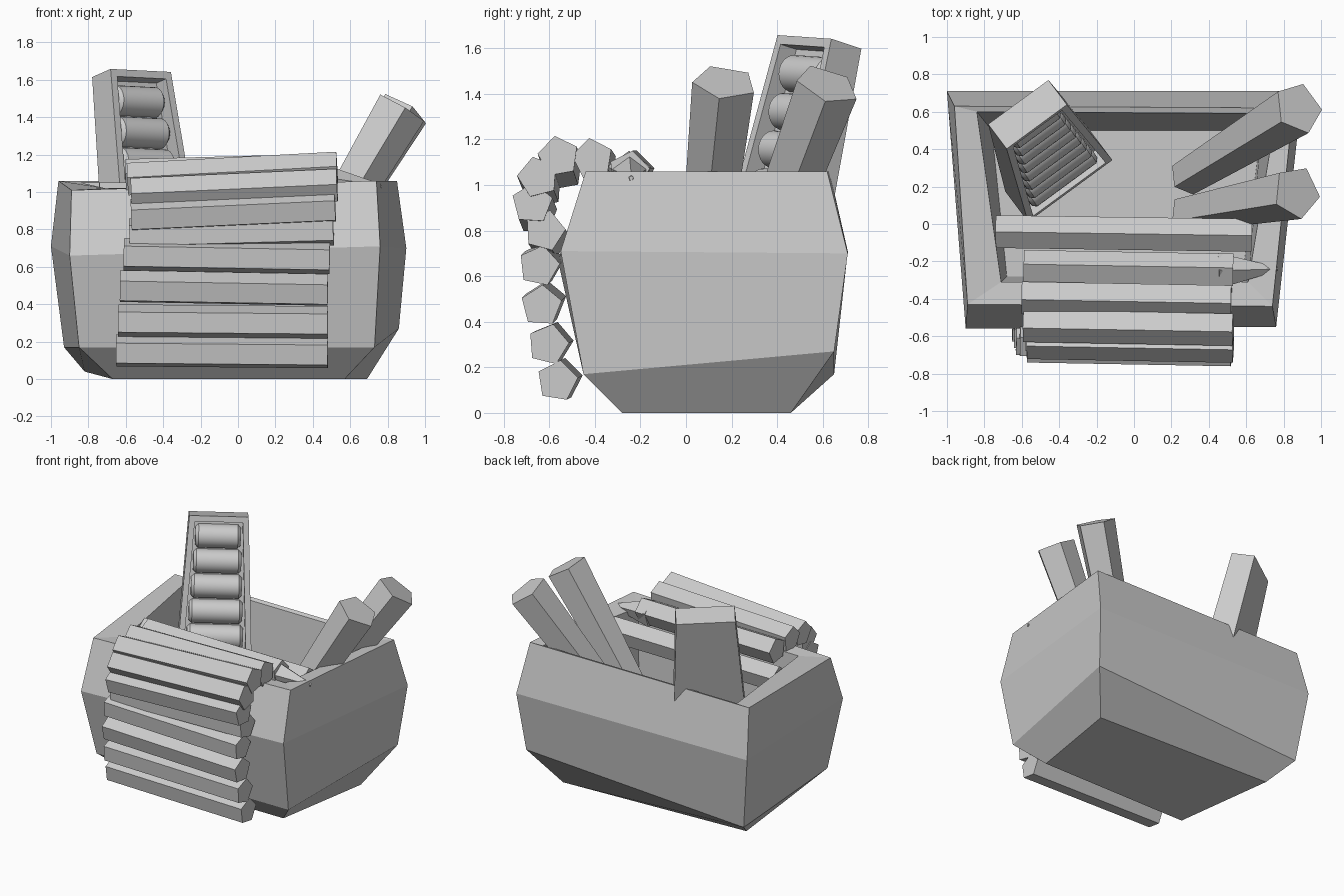
import bpy, bmesh, math, random
from mathutils import Vector, Matrix

if "Cube" in bpy.data.objects:
    bpy.data.objects.remove(bpy.data.objects["Cube"])

random.seed(4)


def finish(bm, name, smooth=False):
    bmesh.ops.recalc_face_normals(bm, faces=bm.faces)
    me = bpy.data.meshes.new(name)
    bm.to_mesh(me)
    bm.free()
    ob = bpy.data.objects.new(name, me)
    bpy.context.collection.objects.link(ob)
    if smooth:
        bpy.ops.object.select_all(action='DESELECT')
        ob.select_set(True)
        bpy.context.view_layer.objects.active = ob
        bpy.ops.object.shade_smooth_by_angle(angle=math.radians(35))
    return ob


def loft(name, rings):
    """Skin a list of equal-sized rings and cap both ends."""
    bm = bmesh.new()
    vs = [[bm.verts.new(p) for p in r] for r in rings]
    n = len(rings[0])
    for a, b in zip(vs, vs[1:]):
        for i in range(n):
            j = (i + 1) % n
            bm.faces.new((a[i], a[j], b[j], b[i]))
    bm.faces.new(vs[0])
    bm.faces.new(vs[-1])
    return finish(bm, name)


def stick(name, p, q, r1, r2, roll=0.0):
    """Five-sided bar from p to q."""
    p, q = Vector(p), Vector(q)
    d = q - p
    m = (Matrix.Translation((p + q) / 2) @ d.to_track_quat('Z', 'Y').to_matrix().to_4x4()
         @ Matrix.Rotation(roll, 4, 'Z'))
    bm = bmesh.new()
    bmesh.ops.create_cone(bm, cap_ends=True, segments=5, radius1=r1, radius2=r2,
                          depth=d.length, matrix=m)
    return finish(bm, name)


# Open tub: corners run front-left, front-right, back-right, back-left
loft("tub", [
    [(-.67, -.28, 0), (.57, -.28, 0), (.69, .46, 0), (-.82, .46, .04)],
    [(-.85, -.45, .17), (.73, -.45, .17), (.86, .65, .27), (-.93, .65, .17)],
    [(-.90, -.56, .66), (.76, -.55, .71), (.90, .71, .70), (-1.0, .71, .71)],
    [(-.89, -.43, 1.01), (.74, -.44, 1.06), (.85, .62, 1.06), (-.96, .63, 1.06)],
    [(-.71, -.31, 1.02), (.61, -.31, 1.03), (.76, .59, 1.05), (-.84, .60, 1.05)],
    [(-.68, -.28, .12), (.58, -.28, .12), (.68, .50, .14), (-.76, .50, .14)],
])

# Rolled mat of slats hanging over the front: x left, x right, y, z at right end, z tilt
slats = [
    (-.65, .48, -.565, .14, -.01), (-.64, .48, -.605, .30, -.01),
    (-.63, .48, -.635, .47, -.02), (-.61, .49, -.645, .645, -.02),
    (-.58, .51, -.62, .80, .03), (-.57, .52, -.675, .92, .05),
    (-.57, .53, -.65, 1.035, .05), (-.59, .53, -.56, 1.125, .06),
    (-.60, .52, -.41, 1.115, .03), (-.59, .53, -.25, 1.06, .0),
    (-.74, .63, -.06, .96, .0),
]
for i, (x0, x1, y, z, t) in enumerate(slats):
    stick(f"mat_slat_{i + 1}", (x0, y + .02, z - t), (x1, y, z), .092, .092,
          random.uniform(-.3, .3))
stick("mat_slat_tip", (.45, -.25, 1.05), (.77, -.24, 1.03), .10, .01)

# Two bars leaning out of the right side
stick("leaning_bar_front", (.28, .06, .45), (.87, .17, 1.45), .10, .145, .3)
stick("leaning_bar_back", (.28, .25, .45), (.88, .62, 1.44), .10, .145, .1)

# Leaning board with a recessed front
up = Vector((-.12, .23, .97)).normalized()
side = Vector((.8, .6, 0))
side = (side - up * side.dot(up)).normalized()
back = up.cross(side)
frame = Matrix((side, back, up)).transposed().to_4x4()
frame.translation = (-.52, .52, 1.65)
LENGTH = 1.5
bm = bmesh.new()
rows = []
for z, w, t in ((-LENGTH, .28, .21), (0, .20, .17)):
    rows.append([bm.verts.new((x, y, z)) for x, y in ((-w, 0), (w, 0), (w, t), (-w, t))])
a, b = rows
sides = [bm.faces.new((a[i], a[(i + 1) % 4], b[(i + 1) % 4], b[i])) for i in range(4)]
bm.faces.new(a[::-1])
bm.faces.new(b)
front = sides[0]
bm.normal_update()
bmesh.ops.inset_region(bm, faces=[front], thickness=.055)
pocket = bmesh.ops.extrude_face_region(bm, geom=[front])
bmesh.ops.delete(bm, geom=[front], context='FACES_ONLY')
bmesh.ops.translate(bm, vec=(0, .09, 0),
                    verts=[v for v in pocket['geom'] if isinstance(v, bmesh.types.BMVert)])
bm.transform(frame)
finish(bm, "board_frame")

# Round rolls stacked inside the board
for i in range(8):
    z = -.15 - i * .172
    w = .145 + .08 * -z / LENGTH
    bm = bmesh.new()
    bmesh.ops.create_cone(bm, cap_ends=True, segments=24, radius1=.082, radius2=.082,
                          depth=2 * w)
    caps = [e for e in bm.edges if abs(e.verts[0].co.z - e.verts[1].co.z) < 1e-4]
    bmesh.ops.bevel(bm, geom=caps, offset=.02, segments=1, affect='EDGES')
    bm.transform(frame @ Matrix.Translation((0, .085, z)) @ Matrix.Rotation(math.pi / 2, 4, 'Y'))
    finish(bm, f"board_roll_{i + 1}", smooth=True)
